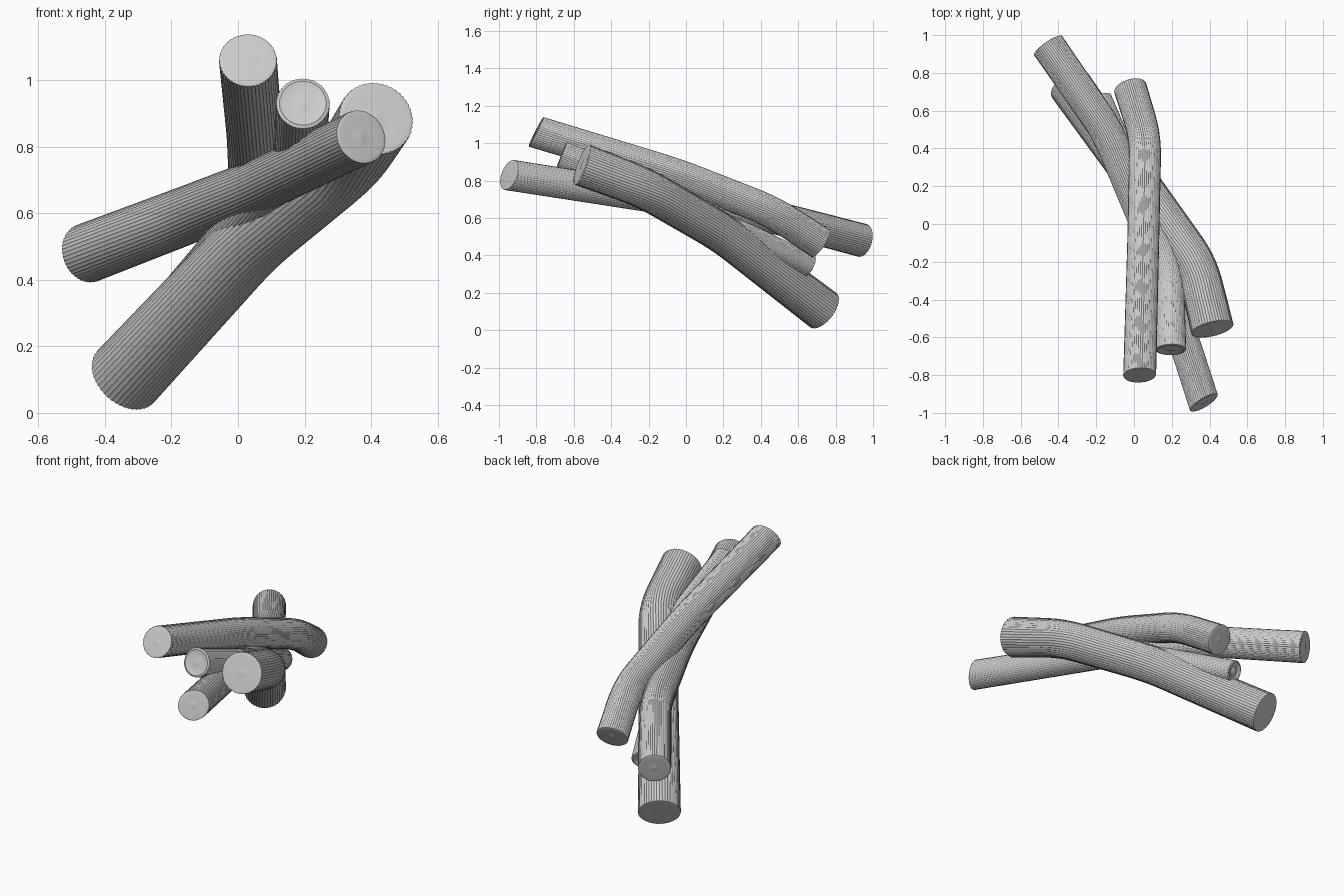
import bpy, bmesh
from math import sin, cos, pi
from mathutils import Vector

if "Cube" in bpy.data.objects:
    bpy.data.objects.remove(bpy.data.objects["Cube"])

SEG = 96      # points round each log
RIDGES = 48   # fine bark grooves


def rounded_path(pts, bend):
    """Swap each inner corner for a short quadratic arc; returns (point, radius) pairs."""
    out = [pts[0]]
    for a, b, c in zip(pts, pts[1:], pts[2:]):
        s = b.lerp(a, min(1, bend / (a - b).length))
        e = b.lerp(c, min(1, bend / (c - b).length))
        for i in range(6):
            t = i / 5
            out.append(s.lerp(b, t).lerp(b.lerp(e, t), t))
    return out + [pts[-1]]


def make_log(name, path, front_cut=None, back_cut=None, bend=0.12):
    # path points carry the radius as a fourth value
    pts = rounded_path([Vector(p) for p in path], bend)
    cen = [p.to_3d() for p in pts]
    rad = [p.w for p in pts]
    n = len(pts)
    bm = bmesh.new()

    def ring(i, scale=1.0, push=0.0):
        t = (cen[min(i + 1, n - 1)] - cen[max(i - 1, 0)]).normalized()
        side = t.cross(Vector((0, 0, 1))).normalized()
        up = side.cross(t)
        cut = Vector(front_cut) if i == 0 and front_cut else (
            Vector(back_cut) if i == n - 1 and back_cut else t)
        vs = []
        for k in range(SEG):
            a = 2 * pi * k / SEG
            r = rad[i] * scale * (1 + 0.012 * cos(RIDGES * a))
            off = side * r * cos(a) + up * r * sin(a)
            off -= t * (off.dot(cut) / t.dot(cut))
            vs.append(bm.verts.new(cen[i] + off + t * push))
        return vs

    # front cap rings, body rings, back cap rings
    rings = [ring(0, 0.1, -0.002), ring(0, 0.45, 0.006), ring(0, 0.88, -0.004)]
    rings += [ring(i) for i in range(n)]
    rings += [ring(n - 1, 0.88, 0.004), ring(n - 1, 0.45, -0.006), ring(n - 1, 0.1, 0.002)]
    for r0, r1 in zip(rings, rings[1:]):
        for k in range(SEG):
            j = (k + 1) % SEG
            bm.faces.new((r0[k], r0[j], r1[j], r1[k]))
    bm.faces.new(rings[0])
    bm.faces.new(rings[-1])
    bmesh.ops.recalc_face_normals(bm, faces=bm.faces)
    me = bpy.data.meshes.new(name)
    bm.to_mesh(me)
    bm.free()
    ob = bpy.data.objects.new(name, me)
    bpy.context.collection.objects.link(ob)
    bpy.ops.object.select_all(action='DESELECT')
    ob.select_set(True)
    bpy.context.view_layer.objects.active = ob
    bpy.ops.object.shade_smooth_by_angle(angle=0.7)


# Four crossing logs, each from its front end to its back end
make_log("top_log", [(0.03, -0.80, 1.06, 0.086), (0.05, -0.05, 0.835, 0.083),
                     (0.06, 0.46, 0.635, 0.084), (-0.02, 0.72, 0.465, 0.087)],
         front_cut=(0.05, -1, 0.5))
make_log("long_log", [(0.37, -0.945, 0.83, 0.082), (0.08, -0.05, 0.69, 0.080),
                      (-0.14, 0.49, 0.60, 0.086), (-0.455, 0.945, 0.48, 0.089)],
         front_cut=(0.6, -1, 0.35))
make_log("middle_log", [(0.195, -0.665, 0.93, 0.080), (0.185, -0.22, 0.76, 0.077),
                        (-0.18, 0.66, 0.345, 0.063)])
make_log("thick_log", [(0.415, -0.555, 0.885, 0.113), (0.335, -0.22, 0.76, 0.108),
                       (0.04, 0.20, 0.515, 0.105), (-0.34, 0.735, 0.107, 0.114)])
